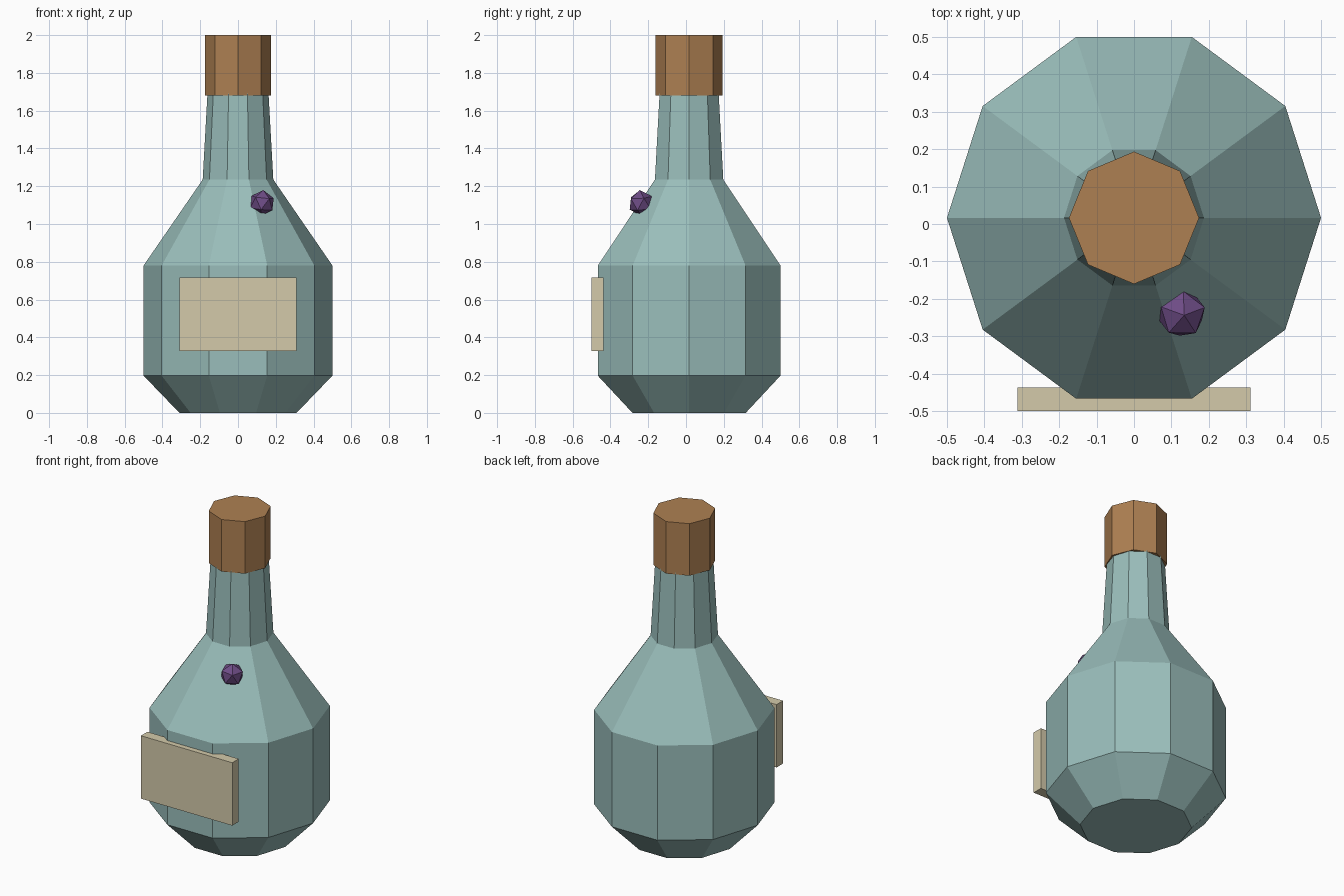
import bpy, bmesh, math

if "Cube" in bpy.data.objects:
    bpy.data.objects.remove(bpy.data.objects["Cube"])


def material(name, r, g, b):
    """Flat colour given as sRGB 0-255, stored as linear."""
    lin = [(c / 255 / 12.92) if c < 11 else ((c / 255 + 0.055) / 1.055) ** 2.4 for c in (r, g, b)]
    m = bpy.data.materials.new(name)
    m.diffuse_color = (*lin, 1)
    m.use_nodes = True
    m.node_tree.nodes["Principled BSDF"].inputs["Base Color"].default_value = m.diffuse_color
    return m


def finish(name, bm, mat):
    bmesh.ops.recalc_face_normals(bm, faces=bm.faces)
    me = bpy.data.meshes.new(name)
    bm.to_mesh(me)
    bm.free()
    me.materials.append(mat)
    ob = bpy.data.objects.new(name, me)
    bpy.context.collection.objects.link(ob)
    return ob


def lathe(name, profile, sides, mat, y_scale=1.017, cy=0.0165):
    """Closed faceted solid from (radius, height) rings."""
    bm = bmesh.new()
    rings = []
    for r, z in profile:
        angles = [2 * math.pi * i / sides for i in range(sides)]
        rings.append([bm.verts.new((r * math.cos(a), cy + r * y_scale * math.sin(a), z)) for a in angles])
    for lo, hi in zip(rings, rings[1:]):
        for i in range(sides):
            j = (i + 1) % sides
            bm.faces.new((lo[i], lo[j], hi[j], hi[i]))
    bm.faces.new(rings[0][::-1])
    bm.faces.new(rings[-1])
    return finish(name, bm, mat)


glass = material("pale teal glass", 154, 190, 187)
cork_brown = material("cork brown", 174, 128, 82)
paper = material("label tan", 212, 202, 170)
purple = material("gem purple", 110, 76, 134)

# Bottle: tapered foot, straight body, shoulder and neck
lathe("bottle", [(0.31, 0), (0.5, 0.197), (0.5, 0.78), (0.187, 1.235), (0.16, 1.72)], 10, glass)

# Stopper
lathe("cork", [(0.174, 1.68), (0.174, 2.0)], 8, cork_brown)

# Label plate on the front
bm = bmesh.new()
bmesh.ops.create_cube(bm, size=1)
bmesh.ops.scale(bm, vec=(0.622, 0.063, 0.387), verts=bm.verts)
bmesh.ops.translate(bm, vec=(0, -0.4685, 0.522), verts=bm.verts)
finish("label", bm, paper)

# Small gem on the shoulder
bm = bmesh.new()
bmesh.ops.create_icosphere(bm, subdivisions=1, radius=0.069)
gem = finish("gem", bm, purple)
gem.location = (0.127, -0.239, 1.111)
gem.rotation_euler = (0.1, 0.08, 0.3)
